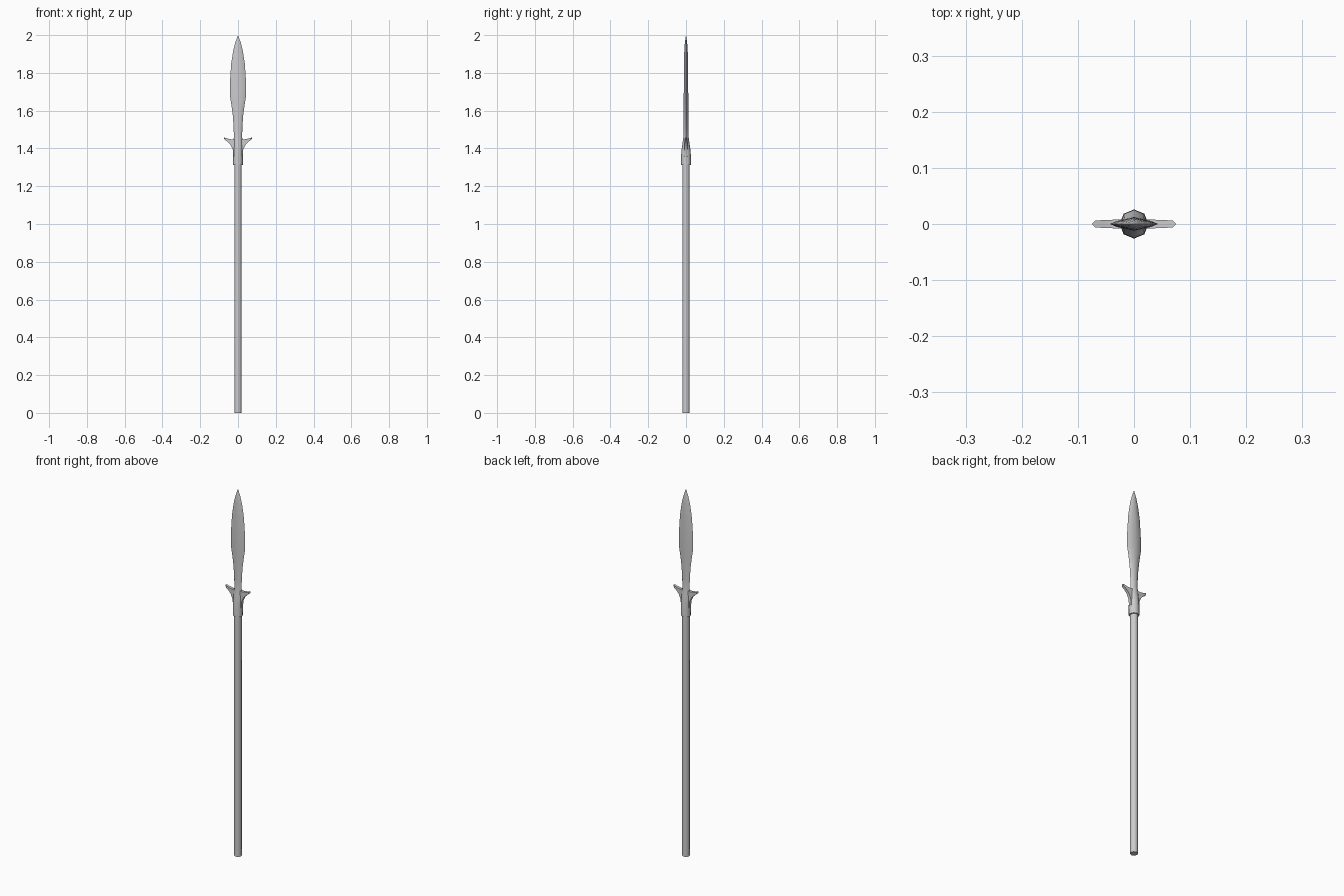
import bpy, math

if "Cube" in bpy.data.objects:
    bpy.data.objects.remove(bpy.data.objects["Cube"])


def loft(name, rings, angle=35):
    """Skin a list of equal-length vertex rings, closing both ends."""
    n = len(rings[0])
    verts = [v for ring in rings for v in ring]
    faces = [tuple(reversed(range(n)))]
    for i in range(len(rings) - 1):
        for j in range(n):
            k = (j + 1) % n
            faces.append((i * n + j, i * n + k, (i + 1) * n + k, (i + 1) * n + j))
    faces.append(tuple(range((len(rings) - 1) * n, len(rings) * n)))
    mesh = bpy.data.meshes.new(name)
    mesh.from_pydata(verts, [], faces)
    mesh.validate()
    obj = bpy.data.objects.new(name, mesh)
    bpy.context.collection.objects.link(obj)
    bpy.ops.object.select_all(action='DESELECT')
    obj.select_set(True)
    bpy.context.view_layer.objects.active = obj
    bpy.ops.object.mode_set(mode='EDIT')
    bpy.ops.mesh.select_all(action='SELECT')
    bpy.ops.mesh.remove_doubles(threshold=0.0001)
    bpy.ops.mesh.normals_make_consistent(inside=False)
    bpy.ops.object.mode_set(mode='OBJECT')
    bpy.ops.object.shade_smooth_by_angle(angle=math.radians(angle))
    return obj


def section(w, t, z, m=0.707):
    """Eight-sided section; m sets how full the diagonal corners are."""
    return [(w, 0, z), (w * .707, t * m, z), (0, t, z), (-w * .707, t * m, z),
            (-w, 0, z), (-w * .707, -t * m, z), (0, -t, z), (w * .707, -t * m, z)]


# Wooden pole
loft("shaft", [section(.0195, .0195, z) for z in (0, 1.34)], 50)

# Socket, neck and leaf blade: half width, half thickness, height, fullness
profile = [(.019, .019, 1.312, .707), (.026, .026, 1.312, .707),
           (.025, .025, 1.38, .707), (.024, .019, 1.425, .65),
           (.022, .013, 1.465, .6), (.023, .0125, 1.51, .55),
           (.027, .0125, 1.57, .5), (.034, .012, 1.625, .48),
           (.043, .012, 1.68, .45), (.042, .0115, 1.76, .45),
           (.036, .011, 1.85, .45), (.025, .009, 1.92, .45),
           (.014, .006, 1.962, .45), (0, 0, 2.0, .45)]
loft("spear_head", [section(*p) for p in profile], 50)

# Side lugs: x, lower z, upper z, half thickness
lug = [(.005, 1.34, 1.45, .009), (.024, 1.36, 1.448, .008),
       (.028, 1.395, 1.448, .008), (.04, 1.42, 1.449, .0075),
       (.055, 1.436, 1.452, .007), (.069, 1.445, 1.457, .006),
       (.075, 1.453, 1.457, 0)]
for side, label in ((-1, "left"), (1, "right")):
    loft(label + "_lug", [[(side * x, -t, lo), (side * x, t, lo),
                           (side * x, t, hi), (side * x, -t, hi)]
                          for x, lo, hi, t in lug])
